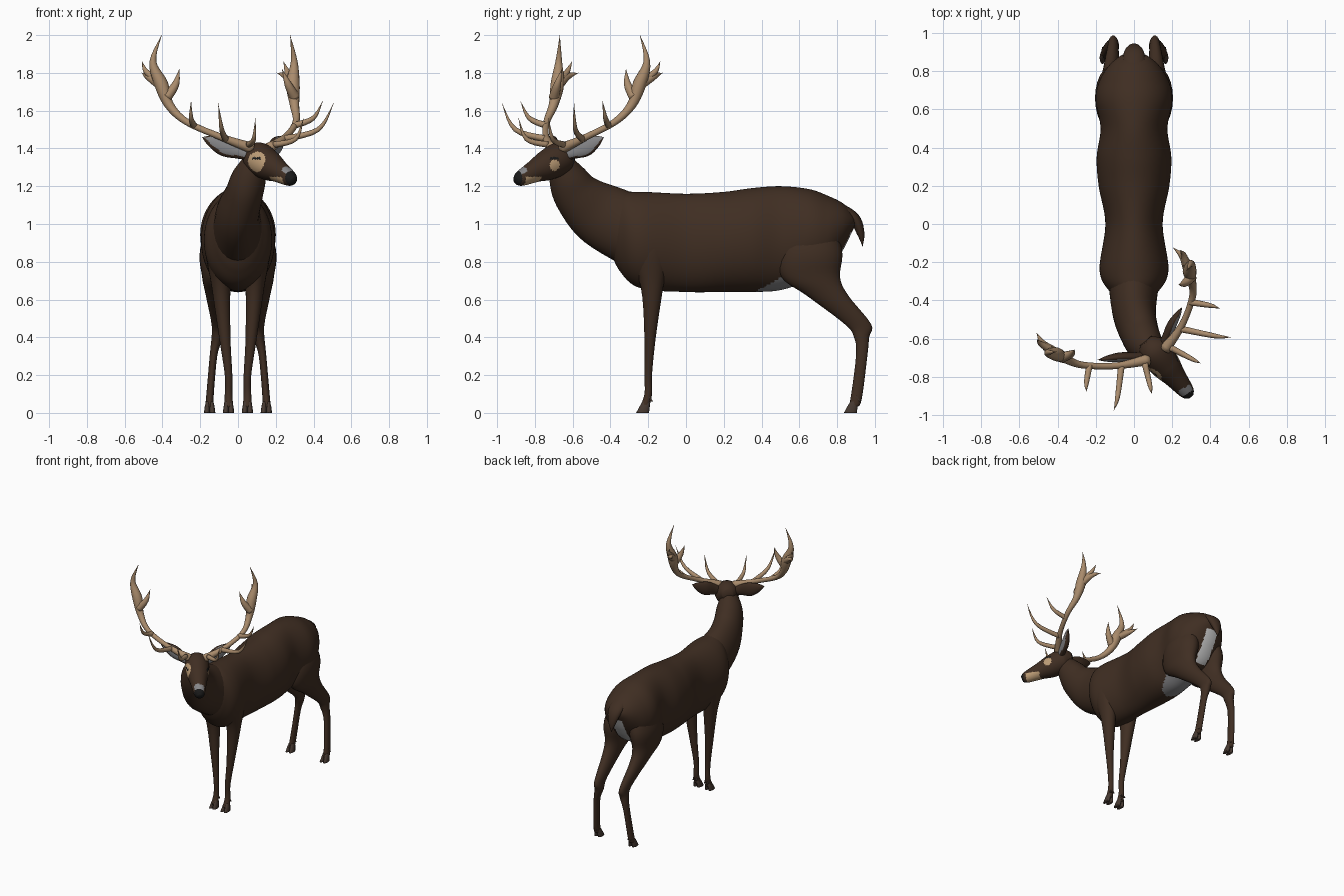
import bpy, bmesh, math
from mathutils import Matrix, Vector

cube = bpy.data.objects.get("Cube")
if cube:
    bpy.data.objects.remove(cube, do_unlink=True)


def material(name, red, green, blue):
    mat = bpy.data.materials.new(name)
    mat.use_nodes = True
    mat.diffuse_color = (red, green, blue, 1)
    shader = mat.node_tree.nodes["Principled BSDF"]
    shader.inputs["Base Color"].default_value = mat.diffuse_color
    shader.inputs["Roughness"].default_value = .8
    return mat


HIDE = material("dark brown hide", .05, .027, .016)
ANTLER = material("antler bone", .4, .26, .15)
TAN = material("tan patch", .5, .33, .18)
GREY = material("grey belly", .24, .24, .25)
WHITE = material("white rump", .6, .6, .6)
BLACK = material("black nose", .01, .01, .01)
HOOF = material("hoof horn", .06, .04, .03)

X, Y, Z = Vector((1, 0, 0)), Vector((0, 1, 0)), Vector((0, 0, 1))

# The head is turned: its own origin, sideways and forward directions
HEAD = Vector((.125, -.69, 0))
SIDE = Vector((.85, .53, 0))
FORWARD = Vector((.63, -.78, 0))
HEAD_FRAME = Matrix((SIDE, FORWARD, Z)).transposed()
WORLD_TO_HEAD = HEAD_FRAME.inverted()


def in_head(stations, sign=1):
    """Turn (side, ahead, z, radii) stations into world stations."""
    return [(*(HEAD + HEAD_FRAME @ Vector((sign * side, ahead, z))), *radii)
            for side, ahead, z, *radii in stations]


def mirrored(stations, sign):
    return [(sign * x, *rest) for x, *rest in stations]


def smooth_path(stations, steps):
    """Catmull-Rom interpolation of positions and radii; one radius means a round ring."""
    rings = [s if len(s) == 5 else (*s, s[-1]) for s in stations]
    padded = [rings[0], *rings, rings[-1]]
    path = []
    for before, start, end, after in zip(padded, padded[1:], padded[2:], padded[3:]):
        for step in range(steps):
            t = step / steps
            path.append([q + (r - p) * t / 2 + (p - q * 2.5 + r * 2 - s / 2) * t * t
                         + (q * 3 - p - r * 3 + s) * t * t * t / 2
                         for p, q, r, s in zip(before, start, end, after)])
    return path + [list(rings[-1])]


def loft(name, stations, mats, u=X, v=None, sides=20, steps=5, rule=None):
    """Elliptical rings along (x, y, z, radii); without v the rings turn with the path."""
    path = smooth_path(stations, steps)
    centres = [Vector(point[:3]) for point in path]
    bm = bmesh.new()
    rings = []
    for i, centre in enumerate(centres):
        across, up = u, v
        if v is None:
            along = centres[min(i + 1, len(path) - 1)] - centres[max(i - 1, 0)]
            along.normalize()
            across = (u - along * u.dot(along)).normalized()
            up = along.cross(across)
        wide, tall = (max(radius, .001) for radius in path[i][3:])
        angles = [math.tau * k / sides for k in range(sides)]
        rings.append([bm.verts.new(centre + across * wide * math.cos(angle)
                                   + up * tall * math.sin(angle)) for angle in angles])
    for ring, following in zip(rings, rings[1:]):
        for k in range(sides):
            bm.faces.new((ring[k - 1], ring[k], following[k], following[k - 1]))
    bm.faces.new(rings[0])
    bm.faces.new(rings[-1])
    bmesh.ops.recalc_face_normals(bm, faces=bm.faces)
    for face in bm.faces:
        face.smooth = True
        if rule:
            face.material_index = rule(face.calc_center_median(), face.normal)
    mesh = bpy.data.meshes.new(name)
    bm.to_mesh(mesh)
    bm.free()
    for mat in mats:
        mesh.materials.append(mat)
    bpy.context.collection.objects.link(bpy.data.objects.new(name, mesh))


# Torso, with a grey hind belly and a white patch under the tail
def torso_rule(centre, normal):
    if .34 < centre.y < .66 and centre.z < .44 + centre.y * .55 and normal.z < -.2:
        return 1
    if centre.y > .74 and centre.z < .96 and abs(centre.x) < .05:
        return 2
    return 0


torso = [(-.42, 1.08, .9, .05), (-.35, 1.16, .75, .13), (-.24, 1.17, .66, .18),
         (0, 1.16, .64, .15), (.2, 1.17, .64, .185), (.35, 1.19, .64, .195),
         (.5, 1.2, .65, .175), (.65, 1.185, .7, .2), (.75, 1.15, .75, .18),
         (.83, 1.11, .86, .13), (.88, 1.06, .96, .07), (.9, 1.03, 1, .02)]
loft("torso", [(0, y, (top + bottom) / 2, width, (top - bottom) / 2)
               for y, top, bottom, width in torso],
     [HIDE, GREY, WHITE], X, Z, sides=96, steps=14, rule=torso_rule)

# Neck
loft("neck", [(0, -.25, .95, .14, .19), (0, -.45, 1.05, .115, .17), (.03, -.57, 1.15, .1, .13),
              (.06, -.63, 1.25, .09, .1), (.1, -.68, 1.36, .05)], [HIDE], sides=28)


# Head, with painted eyes, cheek patches, muzzle and nose
def head_rule(centre, normal):
    side, ahead, z = WORLD_TO_HEAD @ (centre - HEAD)
    offset = Vector((abs(side), ahead, z)) - Vector((.08, .06, 1.33))
    if ahead > .25 or (abs(offset.z - .018) < .006 and offset.length < .032):
        return 2
    if ahead > .215 and normal.z > .5:
        return 3
    if side > 0:
        cheek = (offset + Z * .02).length < .03
    else:
        cheek = offset.length < .056
    muzzle = .13 < ahead < .23 and 1.2 < z < 1.25
    return 1 if cheek or muzzle else 0


skull = [(-.1, 1.36, .04), (-.04, 1.35, .085), (.06, 1.31, .08), (.14, 1.28, .06),
         (.24, 1.24, .04), (.27, 1.23, .02)]
loft("head", in_head([(0, *station) for station in skull]), [HIDE, TAN, BLACK, GREY],
     SIDE, sides=80, steps=14, rule=head_rule)

# Tail
loft("tail", [(0, .8, 1.09, .06, .03), (0, .89, 1.03, .055, .03), (0, .925, .95, .03, .02),
              (0, .935, .88, 0)], [HIDE], sides=16)

# Legs: level rings from the shoulder or hip down to the pastern
legs = {
    "front": [(.09, -.2, 1.06, .03, .06), (.1, -.2, .9, .075, .12), (.09, -.18, .67, .05, .06),
              (.07, -.19, .4, .03), (.05, -.2, .2, .02), (.05, -.2, .1, .02),
              (.05, -.22, .03, .025)],
    "hind": [(.08, .66, 1.1, .04, .08), (.11, .66, .87, .09, .165), (.12, .66, .72, .07, .155),
             (.12, .75, .62, .05, .11), (.11, .91, .47, .03, .07), (.11, .93, .4, .03, .04),
             (.13, .93, .3, .02, .03), (.15, .9, .07, .02, .03), (.15, .88, .03, .025)],
}


# Ear: grey inside, which is the side that looks ahead
def ear_rule(centre, normal):
    return 1 if normal.dot(FORWARD) > .65 else 0


ear = [(.05, -.03, 1.36, .025), (.1, -.06, 1.385, .04, .025), (.16, -.1, 1.41, .05, .025),
       (.22, -.13, 1.44, .03, .015), (.26, -.15, 1.46, 0)]

# Antler: the beam swells to a palm, each tine tapers from its root
beam = [(.05, -.01, 1.4, .03), (.2, -.07, 1.46, .018), (.34, -.17, 1.54, .018),
        (.39, -.25, 1.63, .025), (.41, -.29, 1.74, .036), (.44, -.32, 1.86, .018),
        (.4, -.3, 2, 0)]
tines = {
    "brow": (.017, (.08, 0, 1.42), (.13, .11, 1.45), (.15, .15, 1.56)),
    "second": (.018, (.18, -.06, 1.45), (.3, .07, 1.5), (.36, .12, 1.64)),
    "middle": (.018, (.31, -.15, 1.52), (.38, -.08, 1.56), (.41, -.04, 1.65)),
    "inner": (.028, (.4, -.26, 1.67), (.35, -.25, 1.74), (.32, -.26, 1.82)),
    "back": (.028, (.41, -.3, 1.74), (.43, -.37, 1.78), (.42, -.44, 1.8)),
    "crown": (.02, (.42, -.33, 1.77), (.44, -.38, 1.81), (.44, -.41, 1.86)),
}

for sign, label in ((1, "left"), (-1, "right")):
    for part, leg in legs.items():
        loft(f"{label}_{part}_leg", mirrored(leg, sign), [HIDE], X, Y, sides=24)
        # Cloven hoof and dewclaws spread from the pastern
        x, y, z, radius = leg[-1]
        for toe in (-radius, radius):
            hoof = [(x + toe * .4, y + .01, z * 2, .01, .02), (x + toe * .5, y, z, .014, .028),
                    (x + toe * .6, y - .01, 0, .015, .034)]
            loft(f"{label}_{part}_hoof", mirrored(hoof, sign), [HOOF], X, Y, sides=12)
            claw = [(x + toe / 2, y + .02, z * 3, .007), (x + toe / 2, y + .04, z * 2, .006)]
            loft(f"{label}_{part}_dewclaw", mirrored(claw, sign), [HOOF], X, Y, sides=8)

    loft(f"{label}_ear", in_head(ear, sign), [HIDE, GREY], Z, sides=32, rule=ear_rule)
    loft(f"{label}_antler_beam", in_head(beam, sign), [ANTLER], FORWARD, sides=14)
    for part, (radius, root, bend, tip) in tines.items():
        tine = [(*root, radius), (*bend, radius * .7), (*tip, 0)]
        loft(f"{label}_{part}_tine", in_head(tine, sign), [ANTLER], FORWARD, sides=12)
